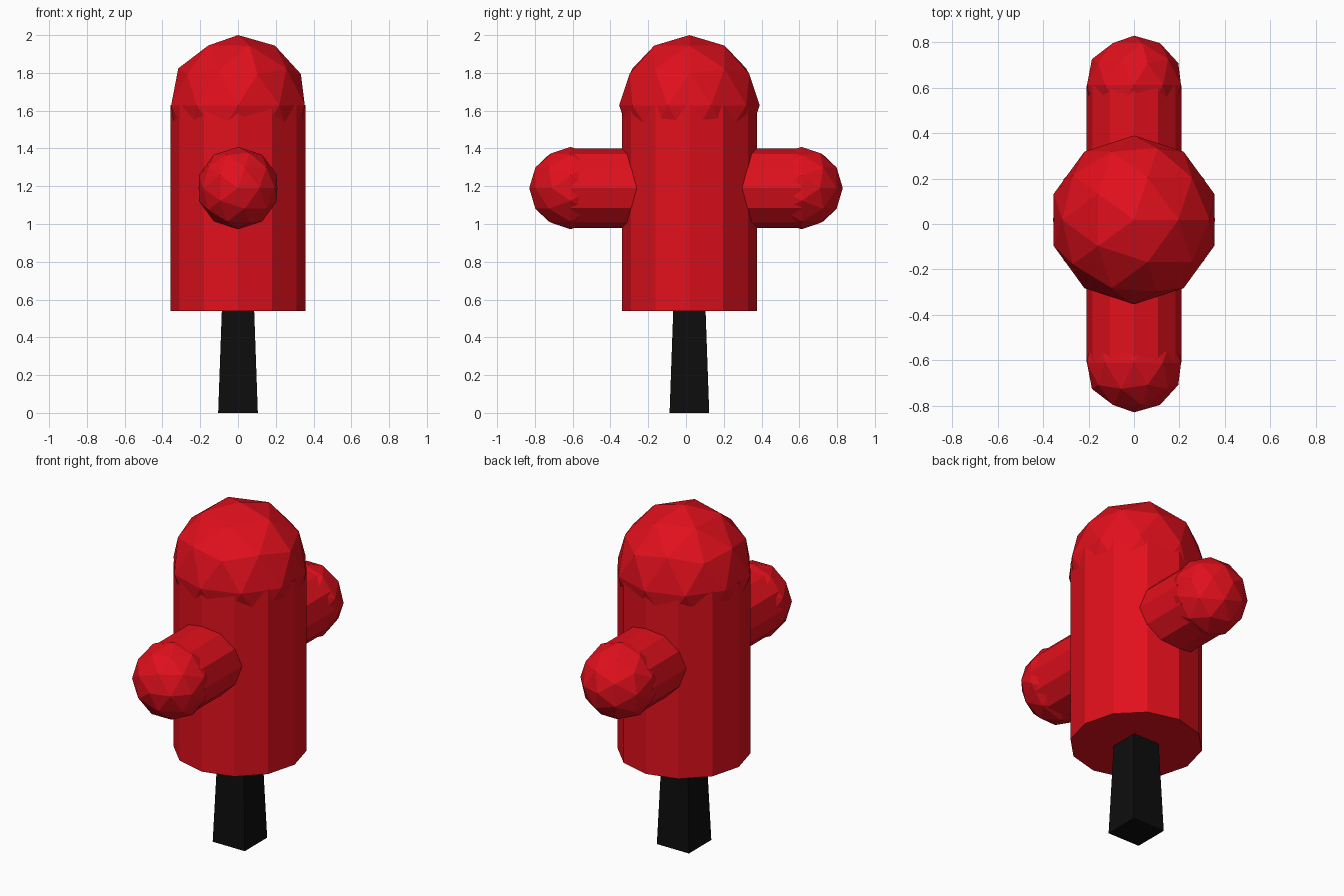
import bpy, bmesh
from math import radians, sqrt
from mathutils import Matrix

if "Cube" in bpy.data.objects:
    bpy.data.objects.remove(bpy.data.objects["Cube"])


def material(name, rgb):
    m = bpy.data.materials.new(name)
    m.diffuse_color = (*rgb, 1)
    m.use_nodes = True
    m.node_tree.nodes["Principled BSDF"].inputs["Base Color"].default_value = m.diffuse_color
    return m


RED = material("red_paint", (0.75, 0.005, 0.012))
BLACK = material("black_post", (0.004, 0.004, 0.004))
CY = 0.018  # depth centre of the upright parts


def finish(name, bm, matrix, mat):
    bm.transform(matrix)
    mesh = bpy.data.meshes.new(name)
    bm.to_mesh(mesh)
    bm.free()
    mesh.materials.append(mat)
    bpy.context.collection.objects.link(bpy.data.objects.new(name, mesh))


def cylinder(name, sides, r_low, r_high, length, matrix, mat):
    bm = bmesh.new()
    bmesh.ops.create_cone(bm, cap_ends=True, segments=sides,
                          radius1=r_low, radius2=r_high, depth=length)
    finish(name, bm, matrix, mat)


def ball(name, radius, matrix, mat):
    bm = bmesh.new()
    bmesh.ops.create_icosphere(bm, subdivisions=2, radius=radius)
    finish(name, bm, matrix, mat)


def tilt(deg, axis):
    return Matrix.Rotation(radians(deg), 4, axis)


# Upright body with faceted dome
z0, z1 = 0.54, 1.63
cylinder("body", 12, 0.358, 0.358, z1 - z0,
         Matrix.Translation((0, CY, (z0 + z1) / 2)), RED)
ball("dome", 0.372, Matrix.Translation((0, CY, 1.628)), RED)

# Outlet pipe running front to back, with a rounded cap on each end
cylinder("outlet_pipe", 12, 0.21, 0.21, 1.22,
         Matrix.Translation((0, 0, 1.19)) @ tilt(90, 'X'), RED)
for side, label in ((-1, "front"), (1, "back")):
    ball(label + "_outlet_cap", 0.218,
         Matrix.Translation((0, side * 0.612, 1.19)) @ tilt(-90 * side, 'X'), RED)

# Square tapered post
cylinder("post", 4, 0.105 * sqrt(2), 0.085 * sqrt(2), 0.56,
         Matrix.Translation((0, CY, 0.28)) @ tilt(45, 'Z'), BLACK)
